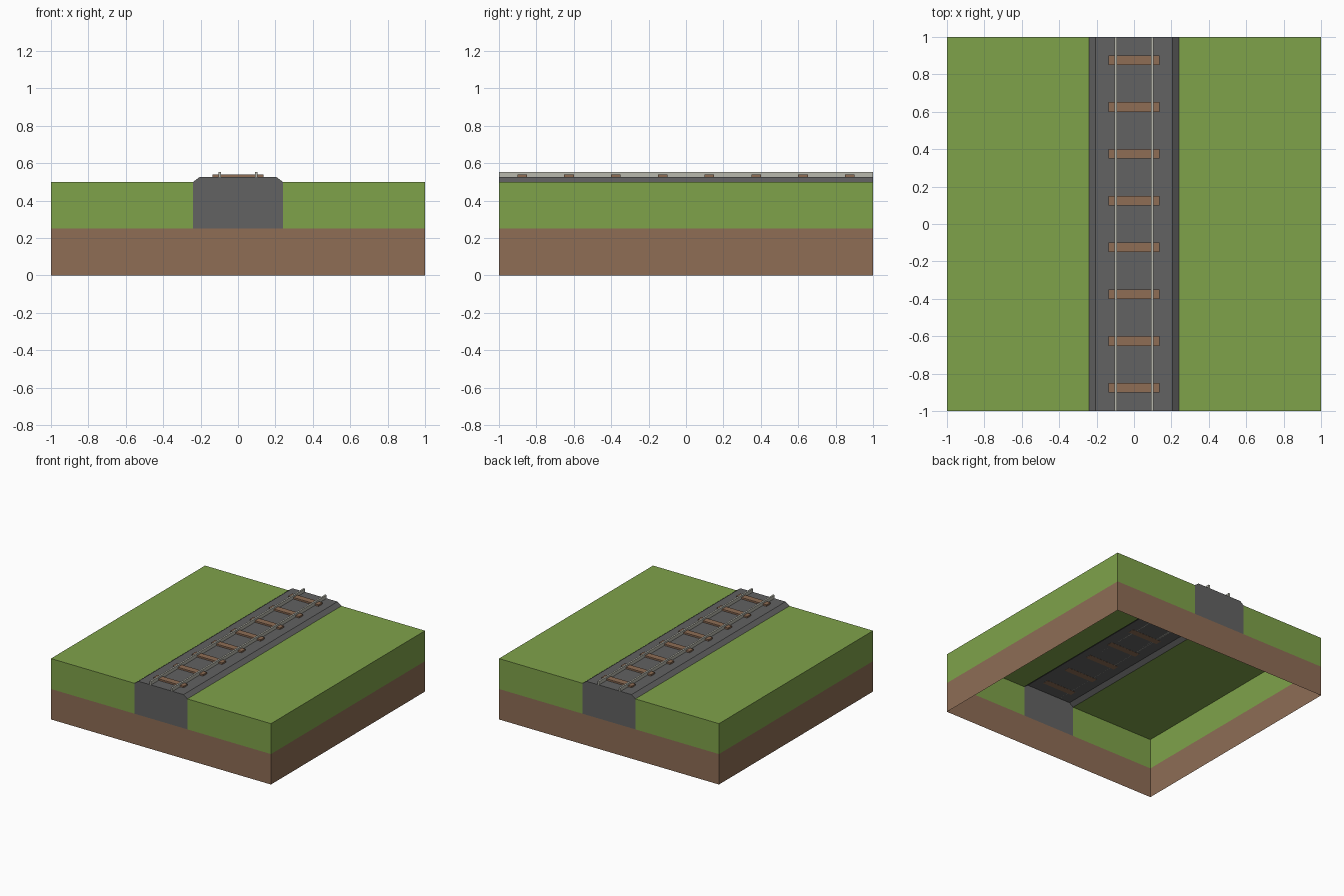
import bpy, bmesh

if "Cube" in bpy.data.objects:
    bpy.data.objects.remove(bpy.data.objects["Cube"])


def srgb(h):
    c = [int(h[i:i + 2], 16) / 255 for i in (0, 2, 4)]
    return [v / 12.92 if v <= 0.04045 else ((v + 0.055) / 1.055) ** 2.4 for v in c] + [1]


def material(name, h):
    m = bpy.data.materials.new(name)
    m.diffuse_color = srgb(h)
    m.use_nodes = True
    m.node_tree.nodes["Principled BSDF"].inputs["Base Color"].default_value = m.diffuse_color
    return m


GRASS = material("grass green", "7FA24A")
EARTH = material("earth brown", "8E6D55")
STONE = material("ballast grey", "626262")
STEEL = material("rail grey", "B9B9AE")


def sweep(name, profile, mat, y0=-1, y1=1, open_from=None, caps=True):
    """Sweep an x-z profile (clockwise from the front) along y.
    open_from: only the first n edges of the outline get swept faces."""
    bm = bmesh.new()
    front = [bm.verts.new((x, y0, z)) for x, z in profile]
    back = [bm.verts.new((x, y1, z)) for x, z in profile]
    n = len(profile)
    for i in range(n if open_from is None else open_from):
        j = (i + 1) % n
        bm.faces.new((front[i], front[j], back[j], back[i]))
    if caps:
        bm.faces.new(front[::-1])
        bm.faces.new(back)
    bm.verts.ensure_lookup_table()
    mesh = bpy.data.meshes.new(name)
    bm.to_mesh(mesh)
    bm.free()
    mesh.materials.append(mat)
    ob = bpy.data.objects.new(name, mesh)
    bpy.context.collection.objects.link(ob)
    return ob


def box_profile(x0, x1, z0, z1):
    return [(x0, z0), (x0, z1), (x1, z1), (x1, z0)]


# Earth base: an open ring of four walls
bm = bmesh.new()
bmesh.ops.create_cube(bm, size=2)
for v in bm.verts:
    v.co.z = 0.125 + 0.125 * v.co.z
bm.normal_update()
bmesh.ops.delete(bm, geom=[f for f in bm.faces if abs(f.normal.z) > 0.5], context='FACES_ONLY')
mesh = bpy.data.meshes.new("earth_base")
bm.to_mesh(mesh)
bm.free()
mesh.materials.append(EARTH)
bpy.context.collection.objects.link(bpy.data.objects.new("earth_base", mesh))

# Grass fields: outer wall, top and end walls, hollow beneath
W = 0.24
sweep("grass_left", [(-1, 0.25), (-1, 0.5), (-W, 0.5), (-W, 0.25)], GRASS, open_from=2)
# listed from the top's inner edge so the first two edges are top and outer wall
sweep("grass_right", [(W, 0.5), (1, 0.5), (1, 0.25), (W, 0.25)], GRASS, open_from=2)

# Ballast bed: sloped shoulders and flat crown, hollow beneath
sweep("ballast", [(-W, 0.5), (-0.205, 0.526), (0.205, 0.526), (W, 0.5),
                  (W, 0.25), (-W, 0.25)], STONE, open_from=3)

# Sleepers
for i in range(8):
    y = -0.875 + 0.25 * i
    sweep(f"sleeper_{i + 1}", box_profile(-0.137, 0.137, 0.525, 0.539), EARTH,
          y - 0.026, y + 0.026)

# Rails
for side, x in (("left", -0.098), ("right", 0.098)):
    sweep(f"rail_{side}", box_profile(x - 0.007, x + 0.007, 0.526, 0.554), STEEL)
